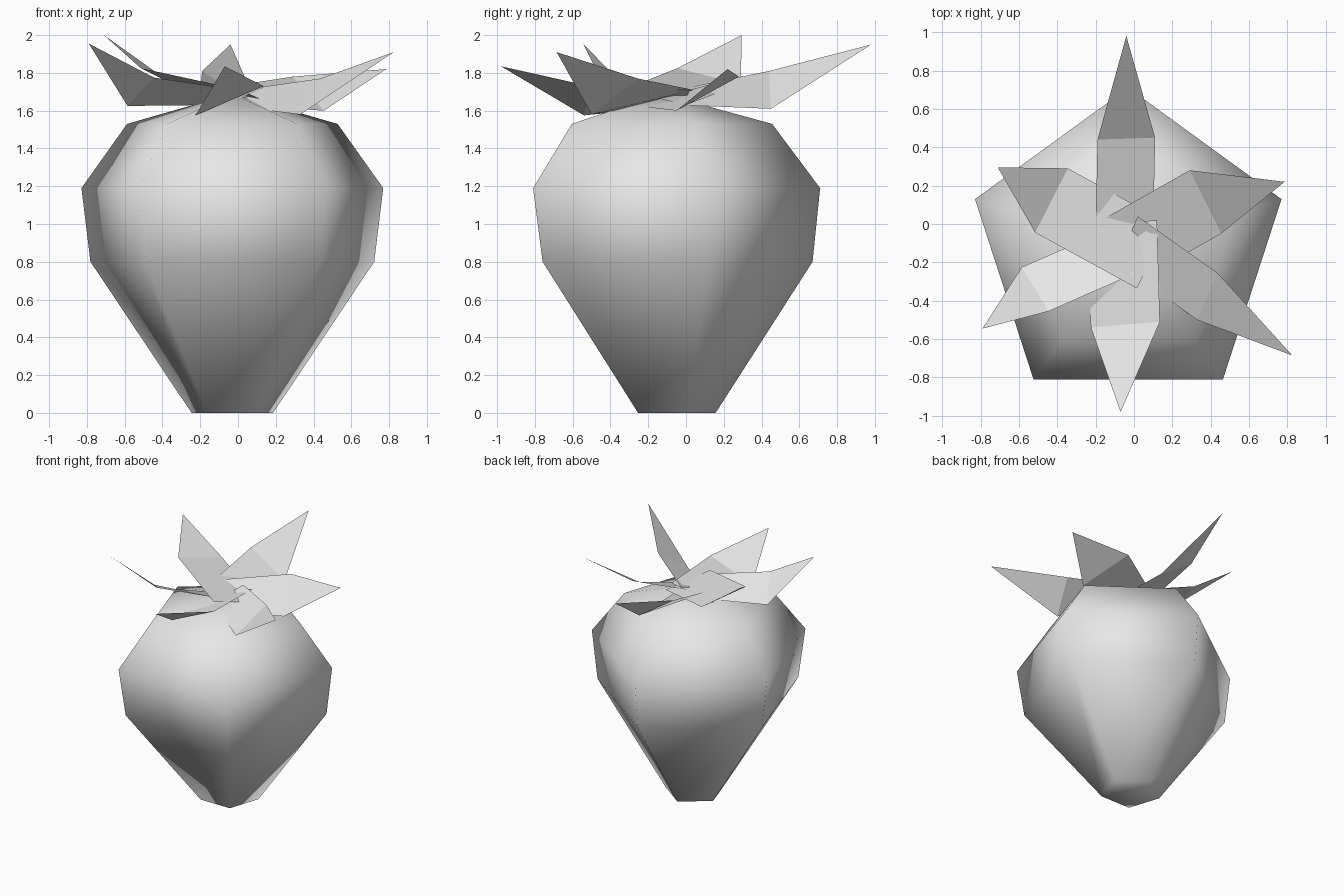
import bpy
import math
from mathutils import Vector

# Remove the default object only
default_cube = bpy.data.objects.get("Cube")
if default_cube:
    bpy.data.objects.remove(default_cube, do_unlink=True)


def make_material(name, color):
    material = bpy.data.materials.new(name)
    material.use_nodes = True
    material.diffuse_color = color
    material.node_tree.nodes["Principled BSDF"].inputs["Base Color"].default_value = color
    return material


def make_object(name, vertices, faces, material, smooth):
    mesh = bpy.data.meshes.new(name)
    mesh.from_pydata(vertices, [], faces)
    mesh.materials.append(material)
    mesh.polygons.foreach_set("use_smooth", [smooth] * len(faces))
    mesh.update()
    model_part = bpy.data.objects.new(name, mesh)
    bpy.context.collection.objects.link(model_part)
    return model_part


plain_grey = make_material("plain_grey", (0.8, 0.8, 0.8, 1))

# Berry body: five-sided rings as (radius, centre y, height), closed by a low cone
SIDES = 5
CENTRE_X = -0.03
rings = [(0.227, -0.07, 0), (0.79, -0.12, 0.8), (0.84, -0.13, 1.19), (0.586, -0.13, 1.53)]
vertices = []
for radius, centre_y, height in rings:
    for side in range(SIDES):
        angle = math.pi / 2 + math.tau * side / SIDES
        vertices.append((CENTRE_X + radius * math.cos(angle),
                         centre_y + radius * math.sin(angle), height))
apex = len(vertices)
vertices.append((CENTRE_X, -0.13, 1.69))

faces = [tuple(reversed(range(SIDES)))]
for level in range(len(rings) - 1):
    for side in range(SIDES):
        lower = level * SIDES + side
        lower_next = level * SIDES + (side + 1) % SIDES
        faces.append((lower, lower_next, lower_next + SIDES, lower + SIDES))
top_start = apex - SIDES
for side in range(SIDES):
    faces.append((top_start + side, top_start + (side + 1) % SIDES, apex))
make_object("berry_body", vertices, faces, plain_grey, True)

# Leaves: a tilted strip from the middle, bent up into a pointed tip.
# Each has a tip, a raised shoulder, a lowered shoulder and a raised root (x, y).
ROOT_HIGH, ROOT_LOW = 1.71, 1.63
leaves = {
    "back_leaf": ((-0.04, 0.98, 1.95), (-0.19, 0.44, 1.81), (0.11, 0.45, 1.61), (-0.2, -0.05)),
    "back_left_leaf": ((0.785, 0.22, 1.82), (0.29, 0.28, 1.78), (0.455, -0.05, 1.6), (-0.17, 0.02)),
    "front_left_leaf": ((0.825, -0.685, 1.91), (0.435, -0.255, 1.77), (0.33, -0.5, 1.58), (0.02, 0.04)),
    "front_leaf": ((-0.07, -0.98, 1.835), (0.135, -0.51, 1.73), (-0.225, -0.54, 1.575), (0.12, 0.02)),
    "front_right_leaf": ((-0.79, -0.545, 1.955), (-0.445, -0.455, 1.775), (-0.585, -0.225, 1.625), (0, -0.26)),
    "back_right_leaf": ((-0.71, 0.295, 2), (-0.515, -0.045, 1.825), (-0.345, 0.29, 1.74), (0.015, -0.335)),
}
for name, (tip, high, low, root) in leaves.items():
    across = Vector(low) - Vector(high)
    root_high = (root[0], root[1], ROOT_HIGH)
    root_low = (root[0] + across.x, root[1] + across.y, ROOT_LOW)
    make_object(name, [root_high, root_low, low, high, tip],
                [(0, 1, 2, 3), (3, 2, 4)], plain_grey, False)
